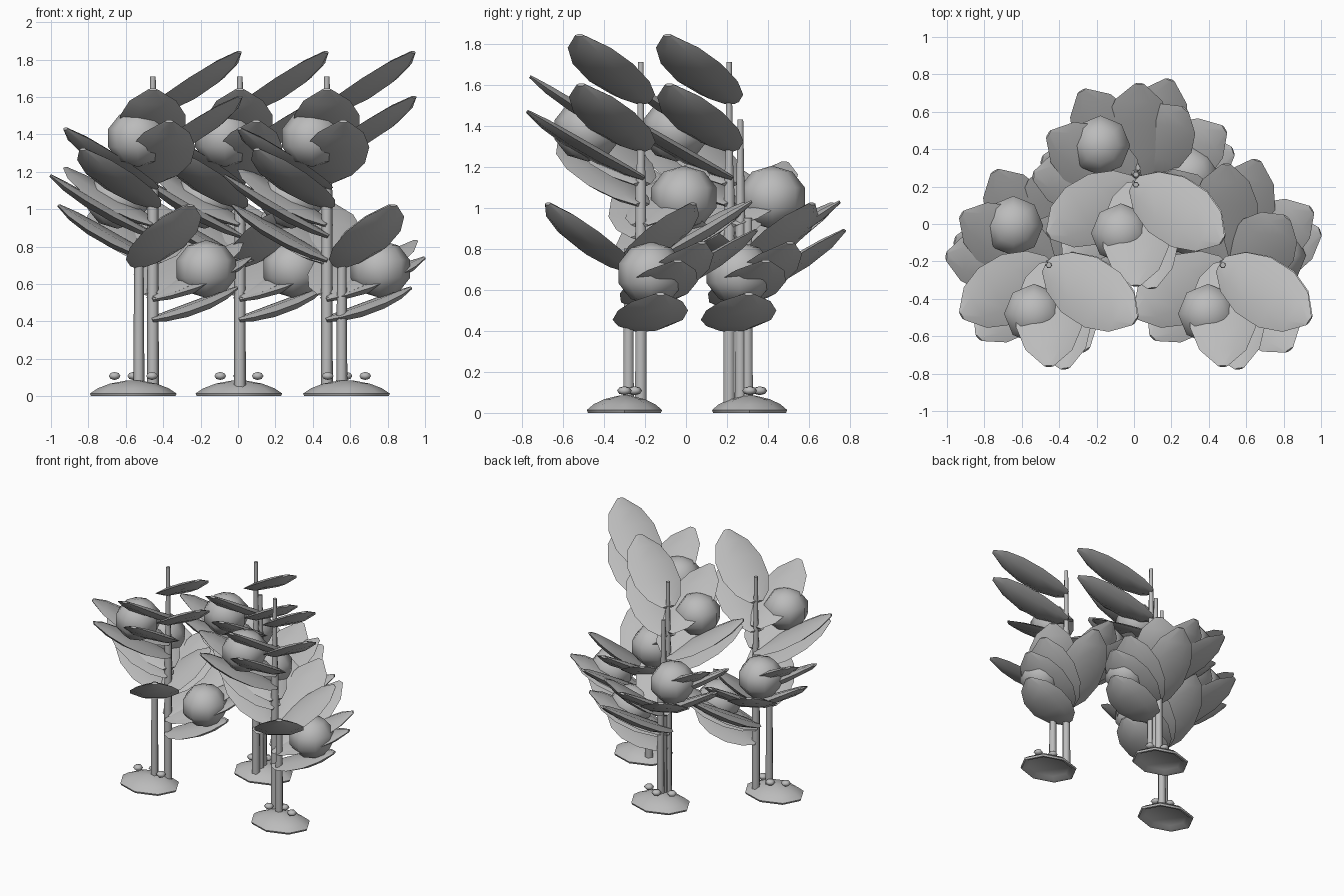
import bpy, bmesh, math
from mathutils import Vector

if "Cube" in bpy.data.objects:
    bpy.data.objects.remove(bpy.data.objects["Cube"])

grey = bpy.data.materials.new("soft grey")
grey.diffuse_color = (0.5, 0.5, 0.5, 1)
grey.use_nodes = True
grey.node_tree.nodes["Principled BSDF"].inputs["Base Color"].default_value = grey.diffuse_color


def finish(name, bm, angle=40):
    """Turn a bmesh into a named, smooth shaded object."""
    bmesh.ops.recalc_face_normals(bm, faces=bm.faces)
    me = bpy.data.meshes.new(name)
    bm.to_mesh(me)
    bm.free()
    me.materials.append(grey)
    ob = bpy.data.objects.new(name, me)
    bpy.context.collection.objects.link(ob)
    bpy.context.view_layer.objects.active = ob
    ob.select_set(True)
    bpy.ops.object.shade_smooth_by_angle(angle=math.radians(angle))
    ob.select_set(False)
    return ob


def loft(name, rings, angle=40):
    """Skin a stack of equal point rings and cap both ends."""
    bm = bmesh.new()
    vs = [[bm.verts.new(p) for p in r] for r in rings]
    n = len(vs[0])
    for a, b in zip(vs, vs[1:]):
        for i in range(n):
            bm.faces.new((a[i], a[(i + 1) % n], b[(i + 1) % n], b[i]))
    bm.faces.new(vs[0])
    bm.faces.new(vs[-1])
    return finish(name, bm, angle)


def turned(name, x, y, profile, sides, sy=1.0, angle=65):
    """Loft circles of (radius, z)."""
    rings = []
    for r, z in profile:
        rings.append([(x + r * math.cos(2 * math.pi * i / sides),
                       y + r * sy * math.sin(2 * math.pi * i / sides), z)
                      for i in range(sides)])
    return loft(name, rings, angle)


def ball(name, centre, radius, flat=1.0, u=8, v=5):
    bm = bmesh.new()
    bmesh.ops.create_uvsphere(bm, u_segments=u, v_segments=v, radius=radius)
    for vert in bm.verts:
        vert.co.z *= flat
        vert.co += Vector(centre)
    return finish(name, bm, 70)


# leaf outline: position along length, half width, half thickness
LEAF = [(-.02, .05, .012), (.12, .125, .024), (.35, .175, .032),
        (.62, .175, .032), (.84, .125, .024), (1, .025, .008)]


def leaf(x, y, deg, reach, tip_z, rise):
    a = math.radians(deg)
    out = Vector((math.cos(a), math.sin(a), 0))
    side = Vector((-out.y, out.x, 0))
    up = (Vector((0, 0, 1)) * reach - out * rise).normalized()
    rings = []
    for t, w, h in LEAF:
        sag = .07 * t * (1 - t)
        c = Vector((x, y, tip_z - rise * (1 - t) - sag)) + out * reach * t
        rings.append([c + side * w, c + side * w * .5 + up * h * .8,
                      c - side * w * .5 + up * h * .8, c - side * w,
                      c - side * w * .5 - up * h, c + side * w * .5 - up * h])
    return loft("leaf", rings, 40)


# leaves spiral down the tall stem: angle, reach, tip height, rise
LEAVES = [(327, .55, 1.84, .32), (328, .55, 1.60, .31), (270, .54, 1.64, .32),
          (279, .56, 1.47, .32), (210, .54, 1.43, .31), (226, .54, 1.32, .3),
          (150, .54, 1.22, .3), (175, .55, 1.18, .32), (165, .52, 1.02, .29),
          (120, .58, 1.02, .3), (88, .54, 1.03, .31), (72, .59, .89, .34),
          (32, .56, .83, .3), (19, .55, .74, .22), (12, .46, .58, .17)]
# leaves on the side stem
SIDE_LEAVES = [(305, .48, 1.02, .32), (50, .41, 1.02, .3)]
# round fruit: offset x, offset y, height
FRUIT = [(-.08, -.26, 1.38), (-.19, .21, 1.05), (.285, .05, .68)]

# tall stem, side stem and mound positions for each plant
PLANTS = [((-.455, -.22), (-.53, -.28, .8), (-.56, -.3)),
          ((.01, .21), (.01, .30, .95), (.005, .31)),
          ((.475, -.22), (.555, -.28, .8), (.58, -.3))]

for (tx, ty), (sx, sy, sh), (mx, my) in PLANTS:
    turned("tall_stem", tx, ty,
           [(.032, .04), (.029, 1.1), (.021, 1.25), (.015, 1.71)], 6)
    turned("side_stem", sx, sy, [(.03, .04), (.025, sh)], 6)
    # soil mound, hollowed below, with small pebbles on top
    turned("soil_mound", mx, my,
           [(.17, .025), (.2, .003), (.225, 0), (.232, .014), (.19, .042),
            (.125, .067), (.03, .085)], 8, .79, 45)
    for px, py in ((-.1, 0), (0, .05), (.1, 0)):
        ball("pebble", (mx + px, my + py, .108), .036, .6, 6, 4)
    for d, r, z, rise in LEAVES:
        leaf(tx, ty, d, r, z, rise)
    for d, r, z, rise in SIDE_LEAVES:
        leaf(sx, sy, d, r, z, rise)
    for fx, fy, fz in FRUIT:
        ball("round_fruit", (tx + fx, ty + fy, fz), .168, .92)

# extra stem in the rear plant
turned("rear_stem", .01, .265, [(.03, .04), (.026, .95), (.016, 1.43)], 6)
